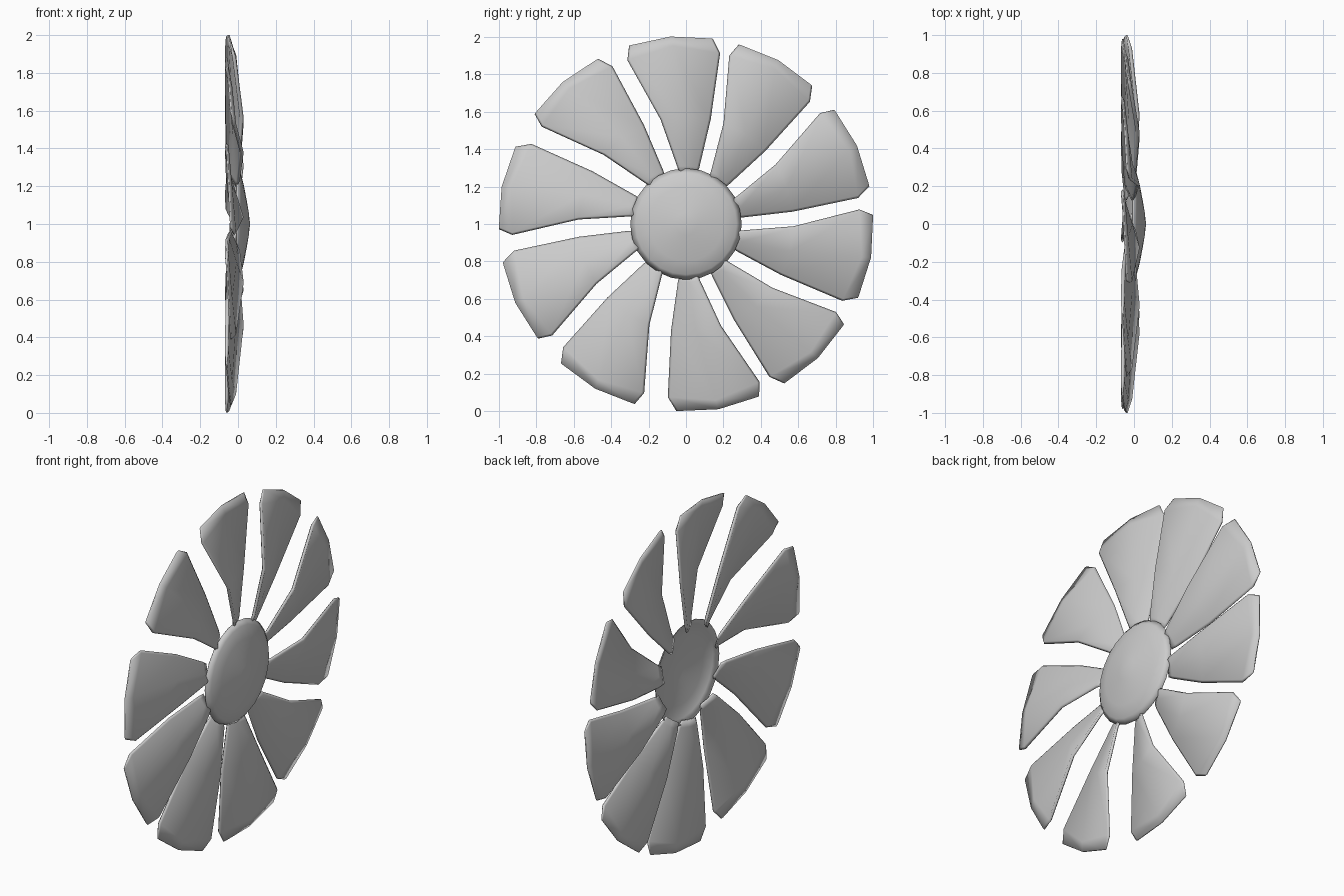
import bpy, bmesh, math

if "Cube" in bpy.data.objects:
    bpy.data.objects.remove(bpy.data.objects["Cube"])


def make_object(name, bm):
    bmesh.ops.recalc_face_normals(bm, faces=bm.faces)
    mesh = bpy.data.meshes.new(name)
    bm.to_mesh(mesh)
    bm.free()
    obj = bpy.data.objects.new(name, mesh)
    bpy.context.collection.objects.link(obj)
    for p in mesh.polygons:
        p.use_smooth = True
    return obj


# Point on the wheel: axis runs along x, centre at z = 1
def polar(x, r, deg):
    a = math.radians(deg)
    return (x, r * math.cos(a), 1 + r * math.sin(a))


# Blade stations: edge radius, middle radius, angle and depth of the low
# (clockwise) edge, angle and depth of the high edge, half thickness
STATIONS = [
    (0.270, 0.270, -17, -0.040, 3, -0.010, 0.006),
    (0.310, 0.310, -18, -0.042, 4, 0.000, 0.010),
    (0.575, 0.575, -18, -0.055, 9, 0.020, 0.010),
    (0.930, 0.955, -16, -0.060, 15, -0.020, 0.010),
    (1.000, 1.005, -13, -0.060, 13, -0.038, 0.004),
]


def blade(name, angle):
    bm = bmesh.new()
    rings = []
    for r, rm, a0, x0, a1, x1, t in STATIONS:
        inset = 0.012 / r / math.pi * 180
        am, xm = (a0 + a1) / 2, (x0 + x1) / 2
        pts = [(x0, r, a0), (x0 + t, r, a0 + inset), (xm + t, rm, am),
               (x1 + t, r, a1 - inset), (x1, r, a1), (x1 - t, r, a1 - inset),
               (xm - t, rm, am), (x0 - t, r, a0 + inset)]
        rings.append([bm.verts.new(polar(x, q, angle + a)) for x, q, a in pts])
    for a, b in zip(rings, rings[1:]):
        for i in range(8):
            j = (i + 1) % 8
            bm.faces.new((a[i], a[j], b[j], b[i]))
    # Root and tip caps
    for ring in (rings[0], rings[-1]):
        v = ring
        bm.faces.new((v[0], v[1], v[7]))
        bm.faces.new((v[1], v[2], v[6], v[7]))
        bm.faces.new((v[2], v[3], v[5], v[6]))
        bm.faces.new((v[3], v[4], v[5]))
    return make_object(name, bm)


# Ten blades, slightly unevenly spaced
ANGLES = [94.7, 60.6, 24.6, -10.2, -45.4, -80, -118.9, -155.2, 168.6, 131]
for n, ang in enumerate(ANGLES):
    blade(f"blade_{n + 1}", ang)

# Hub: shallow hollow dome bulging toward +x
SIDES = 24
bm = bmesh.new()
apex = bm.verts.new((0.064, 0, 1))
rings = [[bm.verts.new(polar(x, r, i * 360 / SIDES)) for i in range(SIDES)]
         for x, r in [(0.057, 0.06), (0.047, 0.12), (0.032, 0.20), (0.014, 0.27), (-0.008, 0.298)]]
for i in range(SIDES):
    j = (i + 1) % SIDES
    bm.faces.new((apex, rings[0][i], rings[0][j]))
    for a, b in zip(rings, rings[1:]):
        bm.faces.new((a[i], b[i], b[j], a[j]))
hub = make_object("hub", bm)
if hub.data.polygons[0].normal.x < 0:
    hub.data.flip_normals()
mod = hub.modifiers.new("shell", 'SOLIDIFY')
mod.thickness = 0.004
mod.offset = -1
